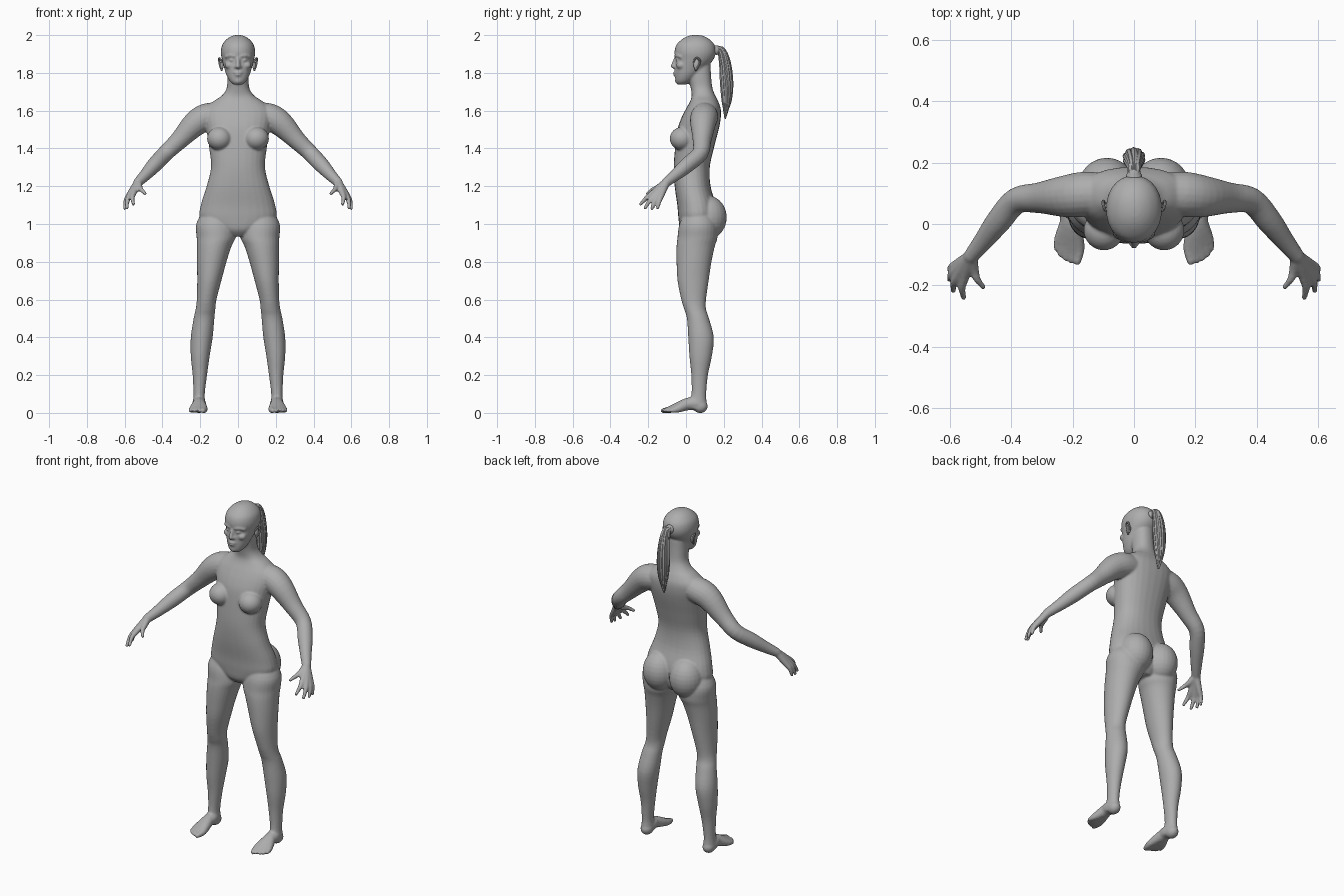
import bpy, bmesh, math
from mathutils import Vector, Matrix

grey = bpy.data.materials.new("plain grey")
grey.diffuse_color = (0.42, 0.42, 0.42, 1)


def smooth_rows(rows, steps=4):
    """Catmull-Rom interpolation of rows of numbers."""
    out = []
    for i in range(len(rows) - 1):
        p0, p1 = rows[max(i - 1, 0)], rows[i]
        p2, p3 = rows[i + 1], rows[min(i + 2, len(rows) - 1)]
        for k in range(steps):
            t = k / steps
            out.append([0.5 * (2 * b + (c - a) * t + (2 * a - 5 * b + 4 * c - d) * t * t
                               + (3 * b - a - 3 * c + d) * t ** 3)
                        for a, b, c, d in zip(p0, p1, p2, p3)])
    return out + [list(rows[-1])]


def skin(bm, rings):
    """Bridge closed rings of points and cap both ends."""
    vs = [[bm.verts.new(p) for p in r] for r in rings]
    n = len(vs[0])
    for a, b in zip(vs, vs[1:]):
        for j in range(n):
            bm.faces.new((a[j], a[(j + 1) % n], b[(j + 1) % n], b[j]))
    bm.faces.new(vs[0][::-1])
    bm.faces.new(vs[-1])


def loft(bm, rows, s=1, p=1.0, n=28):
    """Horizontal sections: (z, centre x, half width, front y, back y)."""
    rings = []
    for z, cx, hw, yf, yb in smooth_rows(rows):
        ring = []
        for j in range(n):
            a = 2 * math.pi * j / n
            c, q = math.cos(a), math.sin(a)
            ring.append((s * (cx + hw * math.copysign(abs(c) ** p, c)),
                         (yf + yb) / 2 + (yb - yf) / 2 * math.copysign(abs(q) ** p, q), z))
        rings.append(ring)
    skin(bm, rings)


def tube(bm, pts, s=1, n=12):
    """Round limb through points (x, y, z, radius), with a rounded tip."""
    rows = smooth_rows(pts)
    P = [Vector((s * r[0], r[1], r[2])) for r in rows]
    R = [max(r[3], 0.001) for r in rows]
    end = (P[-1] - P[-2]).normalized()
    tip = R[-1]
    for k in (0.5, 0.85):
        P.append(P[len(rows) - 1] + end * tip * k)
        R.append(tip * math.sqrt(1 - k * k))
    whole = P[-1] - P[0]
    ref = min((Vector((1, 0, 0)), Vector((0, 1, 0)), Vector((0, 0, 1))),
              key=lambda v: abs(v.dot(whole)))
    rings = []
    for i, c in enumerate(P):
        d = (P[min(i + 1, len(P) - 1)] - P[max(i - 1, 0)]).normalized()
        u = d.cross(ref).normalized()
        v = d.cross(u)
        rings.append([c + R[i] * (u * math.cos(2 * math.pi * j / n) + v * math.sin(2 * math.pi * j / n))
                      for j in range(n)])
    skin(bm, rings)


def ball(bm, c, r, s=1):
    m = Matrix.Translation((s * c[0], c[1], c[2])) @ Matrix.Diagonal((*r, 1))
    bmesh.ops.create_uvsphere(bm, u_segments=24, v_segments=14, radius=1, matrix=m)


def finish(bm, name, voxel=0, smooth=0):
    bmesh.ops.recalc_face_normals(bm, faces=bm.faces[:])
    me = bpy.data.meshes.new(name)
    bm.to_mesh(me)
    bm.free()
    ob = bpy.data.objects.new(name, me)
    bpy.context.collection.objects.link(ob)
    bpy.ops.object.select_all(action='DESELECT')
    bpy.context.view_layer.objects.active = ob
    ob.select_set(True)
    if voxel:
        m = ob.modifiers.new("fuse", 'REMESH')
        m.mode, m.voxel_size = 'VOXEL', voxel
        m2 = ob.modifiers.new("soften", 'SMOOTH')
        m2.factor, m2.iterations = 0.5, smooth
        bpy.ops.object.modifier_apply(modifier="fuse")
        bpy.ops.object.modifier_apply(modifier="soften")
    ob.data.materials.clear()
    ob.data.materials.append(grey)
    bpy.ops.object.shade_smooth_by_angle(angle=math.radians(40))
    return ob


body = bmesh.new()
# torso and neck
loft(body, [(.935, 0, .05, .0, .12), (.97, 0, .13, -.03, .15), (1.03, 0, .2, -.04, .16),
            (1.1, 0, .197, -.046, .158), (1.2, 0, .166, -.06, .13), (1.3, 0, .143, -.065, .126),
            (1.4, 0, .152, -.058, .147), (1.5, 0, .168, -.045, .173), (1.56, 0, .18, -.025, .184),
            (1.61, 0, .175, .0, .184), (1.65, 0, .13, .022, .17), (1.68, 0, .085, .03, .155),
            (1.72, 0, .06, .025, .14), (1.78, 0, .056, .012, .133), (1.84, 0, .055, .01, .13)], p=.88)
# skull and jaw
loft(body, [(1.738, 0, .022, -.045, .0), (1.755, 0, .043, -.055, .03), (1.79, 0, .062, -.058, .07),
            (1.83, 0, .074, -.058, .11), (1.87, 0, .085, -.055, .145), (1.91, 0, .091, -.061, .158),
            (1.95, 0, .083, -.05, .15), (1.98, 0, .058, -.018, .122), (1.996, 0, .03, .015, .09),
            (2.001, 0, .006, .045, .06)], p=.95)
# nose, lips, chin
tube(body, [(0, -.052, 1.885, .009), (0, -.062, 1.855, .011), (0, -.069, 1.834, .012)])
ball(body, (0, -.055, 1.802), (.024, .013, .006))
ball(body, (0, -.054, 1.789), (.02, .013, .007))
ball(body, (0, -.041, 1.757), (.02, .018, .016))

toes = [((.18, -.075), (.185, -.122), .013), ((.198, -.078), (.205, -.12), .0095),
        ((.214, -.072), (.224, -.113), .009), ((.228, -.062), (.24, -.1), .009),
        ((.24, -.048), (.253, -.08), .009)]
fingers = [((.553, -.178, 1.162), (.554, -.24, 1.105)), ((.57, -.165, 1.157), (.588, -.217, 1.084)),
           ((.577, -.148, 1.152), (.6, -.181, 1.081)), ((.575, -.13, 1.152), (.6, -.15, 1.086)),
           ((.52, -.15, 1.192), (.491, -.205, 1.16))]

for s in (1, -1):
    # face side: brow, eye, cheek, nostril
    tube(body, [(.014, -.054, 1.887, .009), (.04, -.047, 1.892, .009), (.064, -.028, 1.885, .008)], s)
    ball(body, (.033, -.043, 1.868), (.015, .013, .009), s)
    ball(body, (.045, -.028, 1.84), (.026, .024, .02), s)
    ball(body, (.012, -.058, 1.832), (.009, .011, .008), s)
    # chest and seat forms
    ball(body, (.098, -.02, 1.452), (.066, .066, .062), s)
    ball(body, (.088, .115, 1.035), (.096, .101, .115), s)
    # arm
    tube(body, [(.08, .1, 1.575, .065), (.16, .097, 1.567, .073), (.225, .09, 1.532, .068),
                (.31, .085, 1.445, .05), (.383, .075, 1.375, .043), (.44, .01, 1.315, .041),
                (.49, -.055, 1.26, .032), (.53, -.105, 1.22, .025)], s, 20)
    # hand rays: wrist, knuckle, middle joint, fingertip
    for k, t in fingers:
        m = [(a + b) / 2 for a, b in zip(k, t)]
        tube(body, [(.53, -.105, 1.22, .022), (*k, .016),
                    (m[0] + .006, m[1], m[2] + .005, .0125), (*t, .009)], s)
    # leg
    loft(body, [(1.08, .11, .07, .0, .13), (1.0, .118, .103, -.035, .165), (.93, .116, .103, -.045, .167),
                (.88, .126, .091, -.05, .152), (.8, .139, .078, -.05, .135), (.7, .152, .064, -.045, .12),
                (.6, .166, .052, -.025, .106), (.55, .172, .052, -.01, .106), (.5, .18, .055, .005, .122),
                (.4, .192, .058, .012, .147), (.3, .2, .05, .018, .137), (.2, .202, .038, .028, .116),
                (.1, .206, .03, .029, .107), (.05, .206, .033, .015, .11), (.02, .206, .031, .01, .11)], s)
    # heel and toe rays
    ball(body, (.206, .075, .035), (.034, .04, .036), s)
    for k, t, r in toes:
        tube(body, [(.206, .07, .045, .034), (.206, .015, .048, .034), (*k, .02, .02), (*t, .012, r)], s)
finish(body, "body", .006, 4)

# ears: shell with a curled rim
for s, name in ((1, "left_ear"), (-1, "right_ear")):
    ear = bmesh.new()
    ball(ear, (.085, .055, 1.845), (.01, .016, .028), s)
    tube(ear, [(.084, .043, 1.852, .005), (.094, .046, 1.873, .005), (.1, .062, 1.878, .005),
               (.1, .074, 1.864, .005), (.096, .068, 1.84, .005), (.086, .052, 1.816, .006)], s, 8)
    finish(ear, name)

# ponytail: core with a ring of strands
tail = bmesh.new()
spine = [(.145, 1.915, .004, .012), (.182, 1.928, .01, .012), (.205, 1.86, .02, .013),
         (.215, 1.75, .025, .013), (.215, 1.65, .017, .011), (.208, 1.56, .002, .003)]
tube(tail, [(0, y, z, max(w, .004)) for y, z, w, r in spine])
for i in range(10):
    a = 2 * math.pi * i / 10
    tube(tail, [(w * math.cos(a + .12 * k), y + .9 * w * math.sin(a + .12 * k),
                 z + (.015 * (i % 3) if k == 5 else 0), r)
                for k, (y, z, w, r) in enumerate(spine)], 1, 8)
finish(tail, "ponytail")

# hair tie
tie = bmesh.new()
tube(tie, [(0, .15, 1.917, .024), (0, .158, 1.92, .026), (0, .166, 1.923, .022)], 1, 16)
finish(tie, "hair_tie")
